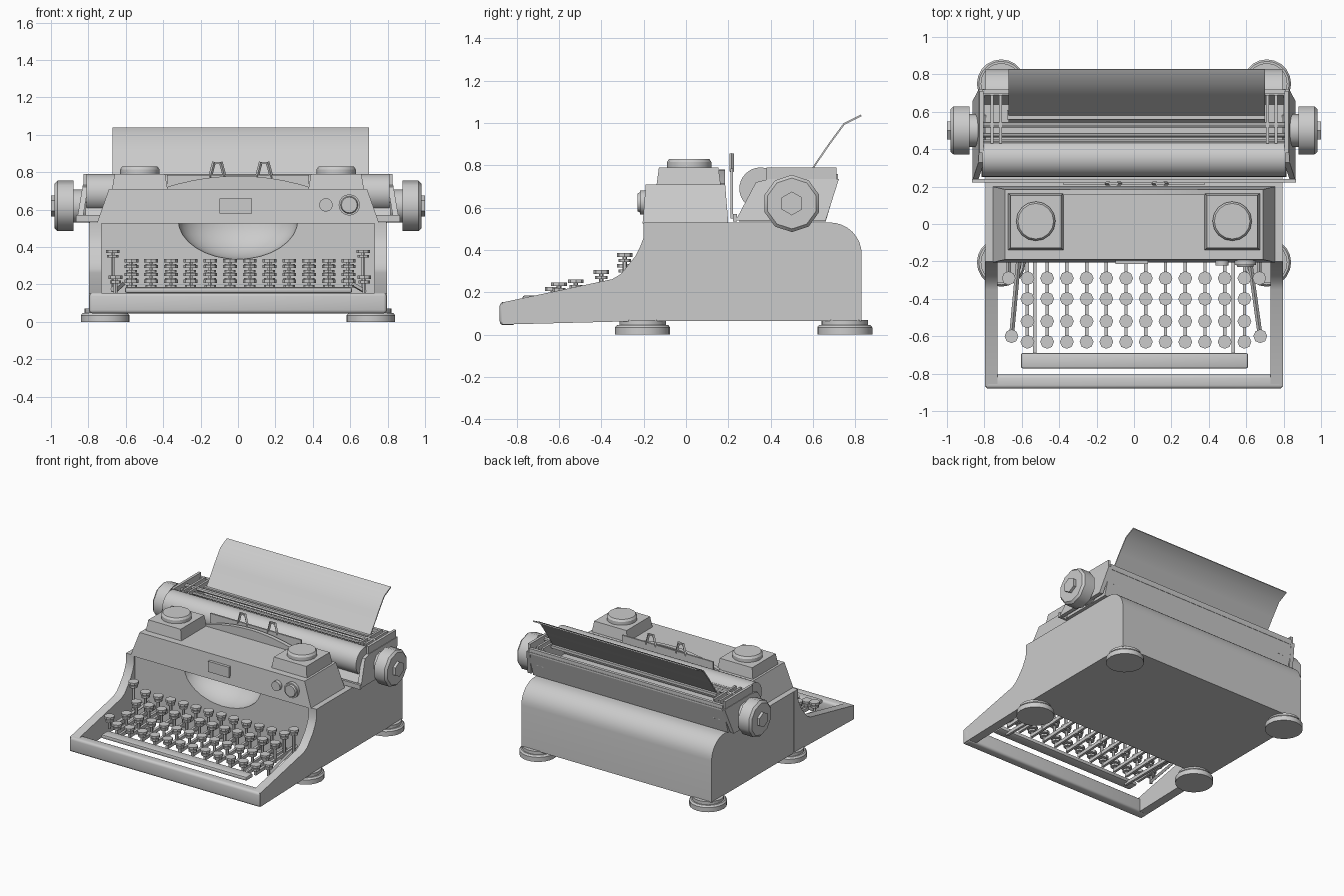
import bpy, bmesh, math
from mathutils import Vector, Matrix

if "Cube" in bpy.data.objects:
    bpy.data.objects.remove(bpy.data.objects["Cube"])


def finish(name, bm, smooth=None, bevel=0, seg=2):
    bmesh.ops.recalc_face_normals(bm, faces=bm.faces)
    me = bpy.data.meshes.new(name)
    bm.to_mesh(me)
    bm.free()
    ob = bpy.data.objects.new(name, me)
    bpy.context.collection.objects.link(ob)
    bpy.ops.object.select_all(action='DESELECT')
    ob.select_set(True)
    bpy.context.view_layer.objects.active = ob
    if bevel:
        m = ob.modifiers.new("bevel", 'BEVEL')
        m.width, m.segments = bevel, seg
        bpy.ops.object.modifier_apply(modifier=m.name)
    if smooth:
        bpy.ops.object.shade_smooth_by_angle(angle=math.radians(smooth))
    return ob


def box(bm, x0, x1, y0, y1, z0, z1, tx=0, ty=0):
    """Box whose top is inset by tx, ty."""
    lo = [bm.verts.new(p) for p in ((x0, y0, z0), (x1, y0, z0), (x1, y1, z0), (x0, y1, z0))]
    hi = [bm.verts.new(p) for p in ((x0+tx, y0+ty, z1), (x1-tx, y0+ty, z1),
                                    (x1-tx, y1-ty, z1), (x0+tx, y1-ty, z1))]
    bm.faces.new(lo)
    bm.faces.new(hi)
    for i in range(4):
        j = (i+1) % 4
        bm.faces.new((lo[i], lo[j], hi[j], hi[i]))


def rod(bm, p0, p1, r, n=8, r2=None):
    p0, p1 = Vector(p0), Vector(p1)
    d = p1 - p0
    mat = Matrix.Translation((p0+p1)/2) @ d.to_track_quat('Z', 'Y').to_matrix().to_4x4()
    bmesh.ops.create_cone(bm, cap_ends=True, segments=n, radius1=r,
                          radius2=r if r2 is None else r2, depth=d.length, matrix=mat)


def prism(bm, pts, a, b, axis='x', lean=0):
    """Extrude a (y,z) or (x,z) profile from a to b; lean splays low points in x."""
    def ring(t):
        if axis == 'x':
            return [bm.verts.new((t + lean*(0.73-v), u, v)) for u, v in pts]
        return [bm.verts.new((u, t, v)) for u, v in pts]
    r0, r1 = ring(a), ring(b)
    bm.faces.new(r0)
    bm.faces.new(r1)
    for i in range(len(pts)):
        j = (i+1) % len(pts)
        bm.faces.new((r0[i], r0[j], r1[j], r1[i]))


# Main body with rounded back and a bowl cut in the front wall
back = [(0.68+0.15*math.sin(t*math.pi/16), 0.38+0.15*math.cos(t*math.pi/16)) for t in range(9)]
bm = bmesh.new()
prism(bm, [(-0.185, 0.065), (-0.185, 0.53)] + back + [(0.83, 0.065)], -0.795, 0.795)
body = finish("body", bm)
bm = bmesh.new()
bmesh.ops.create_uvsphere(bm, u_segments=32, v_segments=16, radius=1,
                          matrix=Matrix.Translation((0, -0.185, 0.545)) @ Matrix.Diagonal((0.32, 0.22, 0.21, 1)))
cutter = finish("bowl_cutter", bm)
cutter.hide_render = True
bpy.context.view_layer.objects.active = body
m = body.modifiers.new("bowl", 'BOOLEAN')
m.object, m.operation = cutter, 'DIFFERENCE'
bpy.ops.object.modifier_apply(modifier=m.name)
bpy.data.objects.remove(cutter)
bpy.ops.object.select_all(action='DESELECT')
body.select_set(True)
bpy.ops.object.shade_smooth_by_angle(angle=math.radians(35))

# Curved side cheeks around the keyboard
cheek = [(-0.87, 0.048), (-0.2, 0.065), (-0.15, 0.065), (-0.15, 0.53), (-0.2, 0.53), (-0.2, 0.46),
         (-0.215, 0.42), (-0.24, 0.37), (-0.28, 0.32), (-0.31, 0.285), (-0.35, 0.262), (-0.87, 0.152)]
for s, side in ((-1, "left"), (1, "right")):
    bm = bmesh.new()
    prism(bm, cheek, s*0.73, s*0.796)
    finish(side + "_cheek", bm, 30)

# Front rail
bm = bmesh.new()
box(bm, -0.796, 0.796, -0.88, -0.805, 0.045, 0.155)
finish("front_rail", bm, 40, 0.018, 3)

# Feet
for s in (-1, 1):
    for y in (-0.205, 0.75):
        bm = bmesh.new()
        rod(bm, (s*0.71, y, 0), (s*0.71, y, 0.035), 0.13, 20)
        rod(bm, (s*0.71, y, 0.035), (s*0.71, y, 0.047), 0.13, 20, 0.12)
        rod(bm, (s*0.71, y, 0.04), (s*0.71, y, 0.07), 0.11, 20)
        finish("foot", bm, 35)

# Ribbon cover with badge and dials
bm = bmesh.new()
box(bm, -0.755, 0.755, -0.205, 0.2, 0.525, 0.71, 0.065, 0.015)
finish("ribbon_cover", bm)
bm = bmesh.new()
box(bm, -0.1, 0.075, -0.215, -0.17, 0.58, 0.66)
finish("badge_plate", bm)
bm = bmesh.new()
rod(bm, (0.47, -0.18, 0.625), (0.47, -0.222, 0.625), 0.036, 14)
rod(bm, (0.595, -0.18, 0.625), (0.595, -0.218, 0.625), 0.057, 16)
rod(bm, (0.595, -0.215, 0.625), (0.595, -0.23, 0.625), 0.048, 16, 0.042)
finish("dials", bm, 30)

# Spool housings with round caps
for s in (-1, 1):
    bm = bmesh.new()
    box(bm, s*0.525-0.15, s*0.525+0.15, -0.14, 0.165, 0.70, 0.79, 0.015, 0.012)
    rod(bm, (s*0.525, 0.015, 0.785), (s*0.525, 0.015, 0.815), 0.105, 16)
    rod(bm, (s*0.525, 0.015, 0.815), (s*0.525, 0.015, 0.83), 0.105, 16, 0.095)
    finish("spool_housing", bm, 30)

# Arched type shield between housings
arch = [(-0.4+0.08*i, 0.715+0.065*(1-((i-5)/5)**2)) for i in range(11)]
bm = bmesh.new()
prism(bm, [(-0.4, 0.70)] + arch + [(0.4, 0.70)], 0.155, 0.185, 'y')
finish("type_shield", bm, 30)

# Card plate, its V guides and the low carriage rail
bm = bmesh.new()
box(bm, -0.38, 0.38, 0.21, 0.222, 0.55, 0.785)
for x in (-0.11, 0.14):
    for s in (-1, 1):
        rod(bm, (x+s*0.04, 0.216, 0.77), (x+s*0.018, 0.216, 0.855), 0.01, 4)
    box(bm, x-0.02, x+0.02, 0.21, 0.222, 0.843, 0.855)
finish("card_holder", bm)
bm = bmesh.new()
box(bm, -0.865, 0.865, 0.222, 0.24, 0.535, 0.57)
finish("carriage_rail", bm)

# Platen roller and carriage trough
bm = bmesh.new()
rod(bm, (-0.81, 0.352, 0.69), (0.81, 0.352, 0.69), 0.1, 32)
finish("platen", bm, 35)
bm = bmesh.new()
prism(bm, [(0.25, 0.535), (0.66, 0.535), (0.72, 0.735), (0.69, 0.735), (0.64, 0.64), (0.4, 0.64), (0.3, 0.62)],
      -0.815, 0.815)
finish("carriage_trough", bm)

# Carriage ends, upper brackets and knobs
plate = [(0.235, 0.54), (0.66, 0.54), (0.722, 0.735), (0.39, 0.735), (0.33, 0.72)]
for s, side in ((-1, "left"), (1, "right")):
    bm = bmesh.new()
    prism(bm, plate, s*0.80, s*0.83, lean=s*0.17)
    finish(side + "_carriage_end", bm)
    bm = bmesh.new()
    box(bm, s*0.815-0.01, s*0.815+0.01, 0.38, 0.71, 0.72, 0.79)
    for x in (0.715, 0.76):
        box(bm, s*x-0.008, s*x+0.008, 0.43, 0.69, 0.63, 0.775)
    finish(side + "_carriage_bracket", bm)
    bm = bmesh.new()
    rod(bm, (s*0.79, 0.5, 0.62), (s*0.9, 0.5, 0.62), 0.088, 12)
    rod(bm, (s*0.88, 0.5, 0.62), (s*0.965, 0.5, 0.62), 0.135, 10)
    rod(bm, (s*0.965, 0.5, 0.62), (s*0.98, 0.5, 0.62), 0.135, 10, 0.12)
    rod(bm, (s*0.975, 0.5, 0.62), (s*1.0, 0.5, 0.62), 0.056, 6)
    finish(side + "_knob", bm, 40)

# Long bars across the carriage
bm = bmesh.new()
for y, z, r in ((0.44, 0.74, 0.012), (0.475, 0.75, 0.012), (0.53, 0.76, 0.015)):
    rod(bm, (-0.81, y, z), (0.81, y, z), r, 8)
box(bm, -0.81, 0.81, 0.695, 0.718, 0.72, 0.76)
box(bm, -0.68, 0.70, 0.56, 0.61, 0.75, 0.77)
finish("carriage_bars", bm, 30)

# Paper support, bent back
sheet = [(0.545, 0.725), (0.60, 0.795), (0.675, 0.905), (0.745, 1.0), (0.825, 1.04)]
bm = bmesh.new()
prism(bm, sheet + [(y+0.004, z-0.008) for y, z in reversed(sheet)], -0.67, 0.70)
finish("paper_support", bm, 40)

# Keys, stems and levers
rows = ((-0.29, 0.335), (-0.40, 0.305), (-0.52, 0.262), (-0.63, 0.225))


def key(bm, x, y, top, foot):
    rod(bm, (x, y, top-0.018), (x, y, top), 0.037, 8)
    rod(bm, (x, y, top-0.042), (x, y, top-0.027), 0.03, 8)
    rod(bm, (x, y, foot), (x, y, top-0.01), 0.011, 6)


for i in range(12):
    x = -0.57 + i*0.1055
    bm = bmesh.new()
    for y, top in rows:
        key(bm, x, y, top, 0.15)
    prism(bm, [(-0.64, 0.145), (-0.17, 0.165), (-0.17, 0.19), (-0.64, 0.17)], x-0.009, x+0.009)
    finish("key_column", bm)

# Side keys with slanted levers
bm = bmesh.new()
for s in (-1, 1):
    key(bm, s*0.67, -0.29, 0.385, 0.16)
    key(bm, s*0.665+0.01, -0.60, 0.247, 0.15)
    rod(bm, (s*0.665+0.01, -0.60, 0.165), (s*0.615, -0.17, 0.2), 0.013, 4)
    rod(bm, (s*0.67, -0.3, 0.175), (s*0.67, -0.17, 0.175), 0.013, 4)
finish("side_keys", bm)

# Space bar and its arms
bm = bmesh.new()
box(bm, -0.605, 0.61, -0.772, -0.69, 0.155, 0.185)
finish("space_bar", bm, 40, 0.01, 2)
bm = bmesh.new()
for s in (-1, 1):
    box(bm, s*0.53-0.009, s*0.53+0.009, -0.72, -0.17, 0.14, 0.165)
finish("space_bar_arms", bm)
